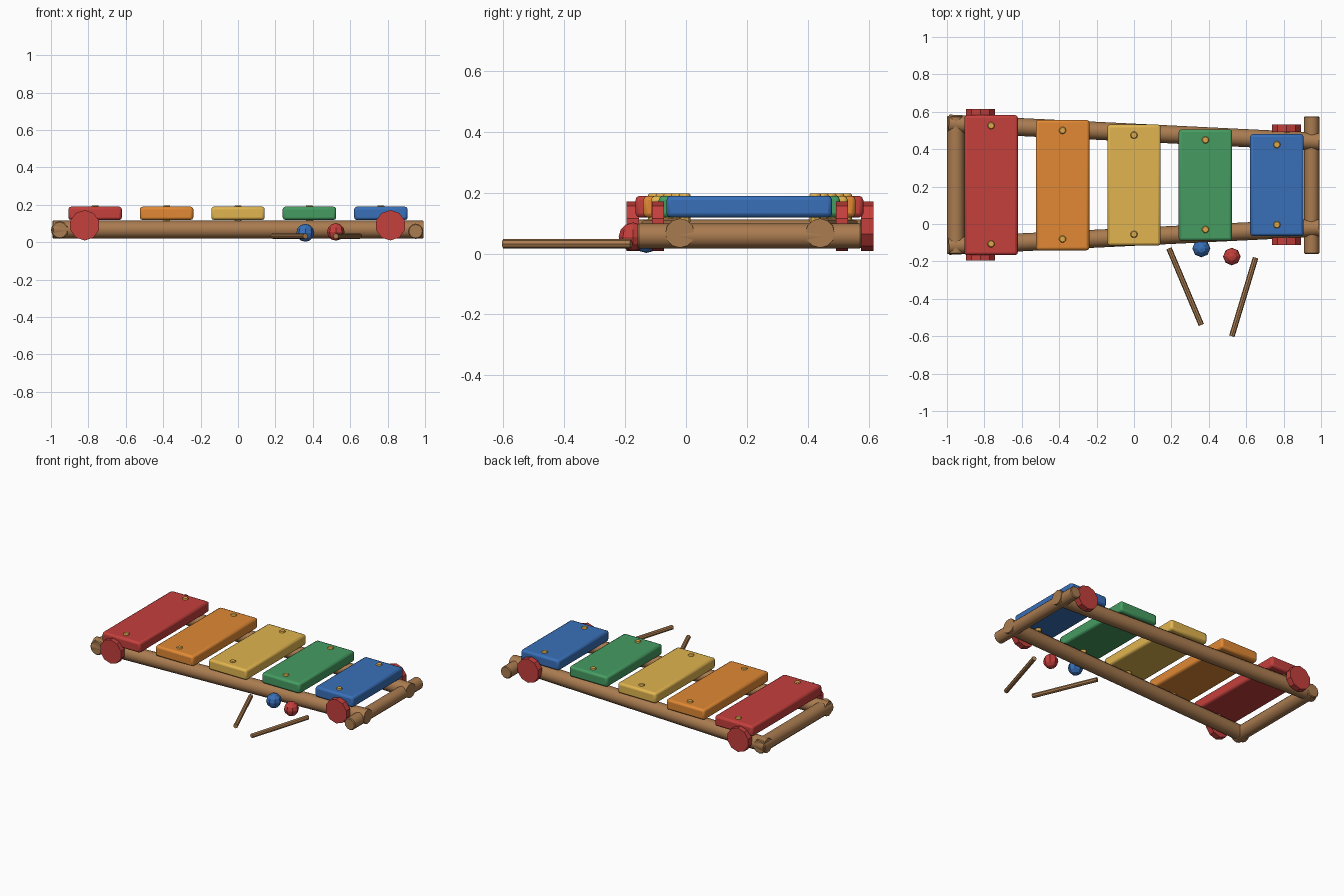
import bpy, math
from mathutils import Vector

old = bpy.data.objects.get("Cube")
if old:
    bpy.data.objects.remove(old, do_unlink=True)


def material(name, rgb):
    m = bpy.data.materials.new(name)
    m.use_nodes = True
    col = (*rgb, 1)
    m.diffuse_color = col
    m.node_tree.nodes["Principled BSDF"].inputs["Base Color"].default_value = col
    return m


wood = material("wood", (0.40, 0.20, 0.08))
red = material("red", (0.55, 0.05, 0.045))
orange = material("orange", (0.75, 0.25, 0.035))
yellow = material("yellow", (0.75, 0.46, 0.08))
green = material("green", (0.06, 0.33, 0.12))
blue = material("blue", (0.04, 0.16, 0.48))
gold = material("gold", (0.72, 0.40, 0.07))


def finish(name, mat, bevel=0, segments=1, smooth=0):
    ob = bpy.context.object
    ob.name = name
    ob.data.materials.append(mat)
    if bevel:
        mod = ob.modifiers.new("rounded_edges", 'BEVEL')
        mod.width, mod.segments = bevel, segments
    if smooth:
        bpy.ops.object.shade_smooth_by_angle(angle=math.radians(smooth))
    return ob


def rod(name, a, b, radius, mat, sides=12, bevel=0, smooth=40):
    a, b = Vector(a), Vector(b)
    d = b - a
    bpy.ops.mesh.primitive_cylinder_add(
        vertices=sides, radius=radius, depth=d.length, location=(a + b) / 2,
        rotation=d.to_track_quat('Z', 'Y').to_euler())
    return finish(name, mat, bevel, smooth=smooth)


def ball(name, loc, radius, mat):
    bpy.ops.mesh.primitive_uv_sphere_add(segments=8, ring_count=6, radius=radius, location=loc)
    return finish(name, mat)


# Frame: two converging rails and two cross pieces
rod("front_rail", (-0.99, -0.117, 0.067), (0.99, -0.02, 0.067), 0.048, wood)
rod("back_rail", (-0.99, 0.537, 0.067), (0.99, 0.44, 0.067), 0.048, wood)
rod("wide_end_crossbar", (-0.953, -0.16, 0.065), (-0.953, 0.578, 0.065), 0.047, wood, bevel=0.005)
rod("narrow_end_crossbar", (0.95, -0.16, 0.058), (0.95, 0.576, 0.058), 0.041, wood, bevel=0.005)

# Wheels on the outside of the rails
for end, x, y_out in (("wide", -0.82, 0.405), ("narrow", 0.815, 0.322)):
    for side, s in (("front", -1), ("back", 1)):
        rod(f"{end}_{side}_wheel", (x, 0.21 + s * (y_out - 0.04), 0.09),
            (x, 0.21 + s * y_out, 0.09), 0.081, red, sides=10, smooth=0)
        # Short axle into the rail
        rod(f"{end}_{side}_axle", (x, 0.21 + s * (y_out - 0.12), 0.075),
            (x, 0.21 + s * (y_out - 0.01), 0.075), 0.02, wood, sides=8)

# Sounding bars, each with two pegs
bars = (("red", red), ("orange", orange), ("yellow", yellow), ("green", green), ("blue", blue))
for i, (name, mat) in enumerate(bars):
    x = (i - 2) * 0.382
    half = 0.374 - i * 0.0255
    bpy.ops.mesh.primitive_cube_add(size=1, location=(x, 0.208, 0.154))
    bar = bpy.context.object
    bar.scale = (0.286, half * 2, 0.071)
    bpy.ops.object.transform_apply(location=False, rotation=False, scale=True)
    finish(f"{name}_bar", mat, 0.014, 2, 30)
    for side, s in (("front", -1), ("back", 1)):
        y = 0.21 + s * (half - 0.058)
        rod(f"{name}_{side}_peg", (x, y, 0.1), (x, y, 0.197), 0.02, gold, sides=8, bevel=0.004)

# Two mallets: loose beads and sticks
ball("blue_mallet_head", (0.36, -0.13, 0.05), 0.048, blue)
ball("red_mallet_head", (0.523, -0.174, 0.055), 0.047, red)
rod("left_mallet_stick", (0.65, -0.18, 0.032), (0.523, -0.6, 0.032), 0.015, wood, sides=8)
rod("right_mallet_stick", (0.187, -0.13, 0.032), (0.36, -0.54, 0.032), 0.015, wood, sides=8)
